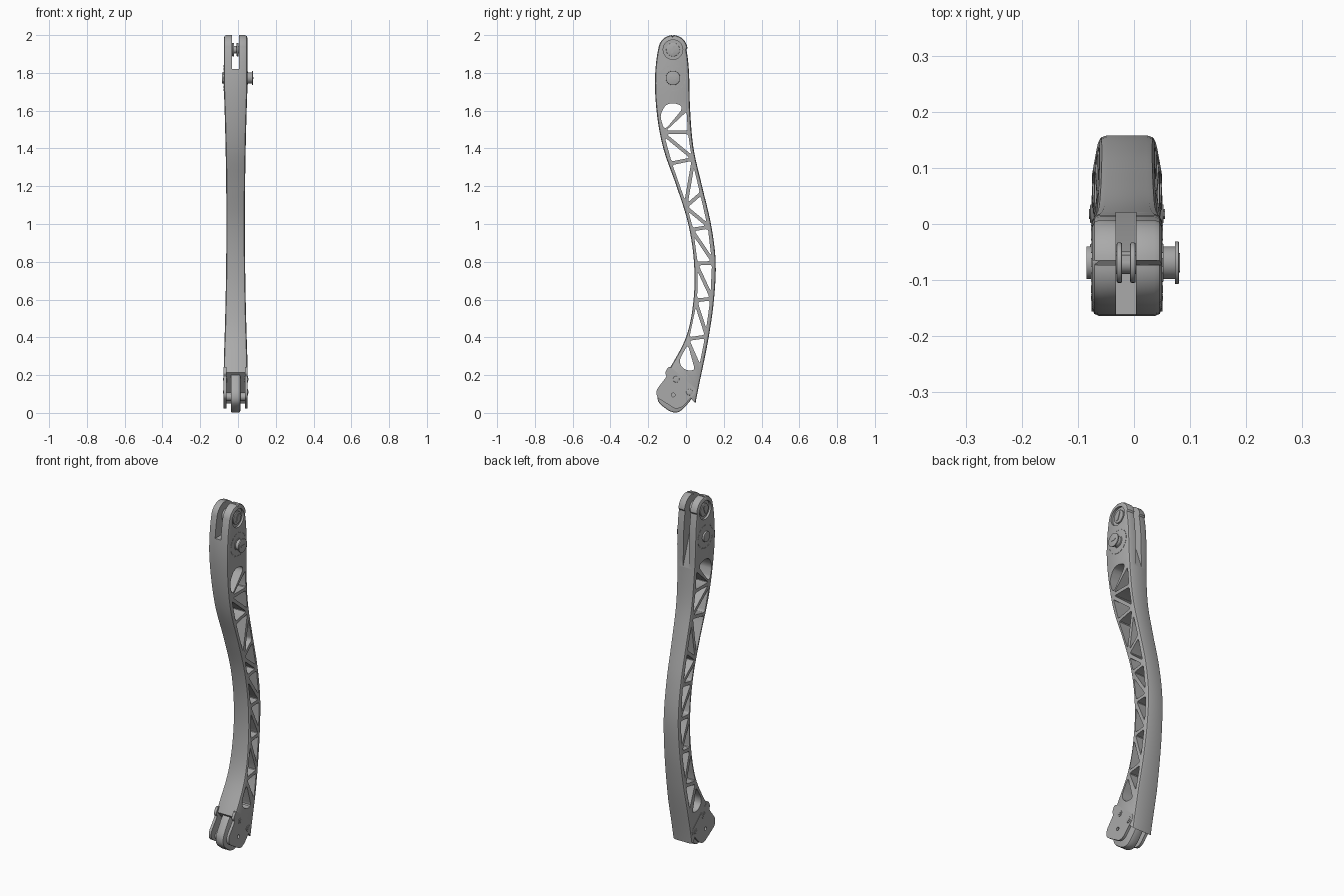
import bpy, bmesh, math
from mathutils import Vector

cube = bpy.data.objects.get("Cube")
if cube:
    bpy.data.objects.remove(cube, do_unlink=True)


def material(name, value):
    m = bpy.data.materials.new(name)
    m.use_nodes = True
    col = (value, value, value, 1)
    m.diffuse_color = col
    m.node_tree.nodes["Principled BSDF"].inputs["Base Color"].default_value = col
    return m


GREY = material("satin grey", 0.4)
CX = -0.0125                 # middle of the arm across x
PIVOT_Y, TOP_Z, PIN_Z, CAP_R = -0.069, 1.923, 1.773, 0.077
EDGE = 0.014                 # rounding of the long edges

# Front and back outlines, sampled every 0.2 in height
FRONT = [-0.2, -0.105, 0.0, 0.04, 0.042, 0.012, -0.05, -0.12, -0.156, -0.163, -0.135]
BACK = [0.035, 0.08, 0.12, 0.148, 0.157, 0.132, 0.085, 0.04, 0.022, 0.016, 0.002]


def outline(table, z):
    """Smooth y of an outline at height z."""
    i = min(max(int(z / 0.2), 1), len(table) - 3)
    a, b, c, d = table[i - 1:i + 3]
    t = z / 0.2 - i
    return b + 0.5 * t * (c - a + t * (2 * a - 5 * b + 4 * c - d + t * (3 * (b - c) + d - a)))


def half_width(z):
    return 0.049 + 0.0135 * min(1, ((z - 1) / 0.72) ** 2)


def finish(bm, name):
    bmesh.ops.recalc_face_normals(bm, faces=bm.faces)
    me = bpy.data.meshes.new(name)
    bm.to_mesh(me)
    bm.free()
    ob = bpy.data.objects.new(name, me)
    bpy.context.collection.objects.link(ob)
    me.materials.append(GREY)
    return ob


def activate(ob):
    bpy.ops.object.select_all(action='DESELECT')
    ob.select_set(True)
    bpy.context.view_layer.objects.active = ob


def smooth(ob):
    activate(ob)
    bpy.ops.object.shade_smooth_by_angle(angle=math.radians(32))
    return ob


def apply_mod(ob, kind, **settings):
    mod = ob.modifiers.new(kind, kind)
    for key, value in settings.items():
        setattr(mod, key, value)
    activate(ob)
    bpy.ops.object.modifier_apply(modifier=mod.name)


def rounded(poly, r):
    """Round the corners of a (y, z) polygon."""
    pts = [Vector(p) for p in poly]
    out = []
    for i, p in enumerate(pts):
        a, b = pts[i - 1] - p, pts[(i + 1) % len(pts)] - p
        a = a.normalized() * min(r, a.length * 0.4)
        b = b.normalized() * min(r, b.length * 0.4)
        out += [p + a * (1 - t) ** 2 + b * t * t for t in (0, 0.33, 0.67, 1)]
    return out


def add_prism(bm, poly, x0, x1):
    rings = [[bm.verts.new((x, p[0], p[1])) for p in poly] for x in (x0, x1)]
    bm.faces.new(rings[0])
    bm.faces.new(rings[1][::-1])
    for i in range(len(poly)):
        bm.faces.new((rings[0][i - 1], rings[0][i], rings[1][i], rings[1][i - 1]))


def disc(y, z, r, sides=32):
    return [(y + r * math.cos(math.tau * i / sides), z + r * math.sin(math.tau * i / sides))
            for i in range(sides)]


def prism(name, poly, x0, x1, bevel=0):
    bm = bmesh.new()
    add_prism(bm, poly, x0, x1)
    ob = finish(bm, name)
    if bevel:
        apply_mod(ob, 'BEVEL', width=bevel, segments=2)
    return smooth(ob)


def cut(ob, cutter):
    apply_mod(ob, 'BOOLEAN', operation='DIFFERENCE', solver='EXACT', object=cutter)
    bpy.data.objects.remove(cutter, do_unlink=True)


# Arm: lofted rounded-rectangle sections, ending in a round head
stations = []
for i in range(49):
    t = i / 48
    f = Vector((0, 0.215 + (TOP_Z - 0.215) * t))
    b = Vector((0, 0.05 + (TOP_Z - 0.05) * t))
    f.x, b.x = outline(FRONT, f.y), outline(BACK, b.y)
    inset = (b - f).normalized() * EDGE
    stations.append((f, f + inset, b - inset, b))
for i in range(1, 15):
    a = math.radians(6.2 * i)
    c = Vector((PIVOT_Y, TOP_Z))
    u, v = Vector((-math.cos(a), math.sin(a))), Vector((math.cos(a), math.sin(a)))
    stations.append((c + u * CAP_R, c + u * (CAP_R - EDGE),
                     c + v * (CAP_R - EDGE), c + v * CAP_R))

bm = bmesh.new()
rings = []
for f, fi, bi, b in stations:
    side = [(f, EDGE), (f.lerp(fi, 0.3), EDGE * 0.3), (fi, 0),
            (bi, 0), (b.lerp(bi, 0.3), EDGE * 0.3), (b, EDGE)]
    ring = [(CX + half_width(p.y) - d, *p) for p, d in side]
    ring += [(CX - half_width(p.y) + d, *p) for p, d in reversed(side)]
    rings.append([bm.verts.new(co) for co in ring])
for lo, hi in zip(rings, rings[1:]):
    for i in range(len(lo)):
        bm.faces.new((lo[i - 1], lo[i], hi[i], hi[i - 1]))
bm.faces.new(rings[0])
bm.faces.new(rings[-1][::-1])
arm = finish(bm, "arm")


# Truss openings: rungs with one diagonal in each bay
def node(table, z):
    return Vector((outline(table, z) + (0.01 if table is FRONT else -0.01), z))


def opening(a, b, c, gap=0.0095):
    la, lb, lc = (b - c).length, (c - a).length, (a - b).length
    s = la + lb + lc
    centre = (a * la + b * lb + c * lc) / s
    u, v = b - a, c - a
    inradius = abs(u.x * v.y - u.y * v.x) / s
    return rounded([centre + (p - centre) * (1 - gap / inradius) for p in (a, b, c)], 0.012)


RUNGS = [(1.485, 1.485), (1.32, 1.345), (1.09, 1.165), (0.97, 0.985),
         (0.79, 0.795), (0.595, 0.605), (0.39, 0.405)]
rungs = [(node(FRONT, a), node(BACK, b)) for a, b in RUNGS]
holes = [opening(node(BACK, 1.615), *rungs[0])]
for i, ((f0, b0), (f1, b1)) in enumerate(zip(rungs, rungs[1:])):
    start, end = (b0, f1) if i == 1 else (f0, b1)
    holes.append(opening(f0, b0, end))
    holes.append(opening(start, f1, b1))
holes.append(opening(*rungs[-1], node(BACK, 0.23)))
holes.append(rounded([(-0.122, 1.515), (-0.137, 1.575), (-0.11, 1.63), (-0.07, 1.642),
                      (-0.025, 1.628), (-0.022, 1.605), (-0.105, 1.505)], 0.02))
holes.append(rounded([(0.0, 0.345), (0.012, 0.355), (0.048, 0.225), (0.0, 0.225),
                      (-0.03, 0.25), (-0.033, 0.285)], 0.02))
bm = bmesh.new()
for hole in holes:
    add_prism(bm, hole, -0.3, 0.3)
# Fork slot, deeper at the back, and a counterbore on each side of the head
add_prism(bm, [(-0.3, 2.1), (-0.3, 1.82), (-0.05, 1.82), (0.06, 1.5), (0.2, 1.5), (0.2, 2.1)],
          -0.032, 0.004)
for x0, x1 in ((0.038, 0.1), (-0.1, -0.063)):
    add_prism(bm, disc(PIVOT_Y, TOP_Z, 0.052), x0, x1)
cut(arm, finish(bm, "opening_cutter"))
smooth(arm)

# Head pivot: washers, slotted bolt heads and a waisted spool in the fork
for side, x0, x1 in (("left", 0.03, 0.045), ("right", -0.07, -0.055)):
    prism("pivot_cap_" + side, disc(PIVOT_Y, TOP_Z, 0.036), x0, x1, 0.002)
    out = 0.048 if side == "left" else -0.073
    prism("pivot_key_" + side, [(PIVOT_Y + a, TOP_Z + b) for a, b in
                                ((-0.014, -0.02), (-0.002, -0.02), (0.014, 0.02), (0.002, 0.02))],
          CX, out)
    # Dial around the cross pin
    face = CX + (0.0625 if side == "left" else -0.0625)
    for k in range(16):
        a = math.tau * k / 16
        u, v = Vector((math.cos(a), math.sin(a))), Vector((-math.sin(a), math.cos(a)))
        c = Vector((PIVOT_Y, PIN_Z)) + u * 0.066
        prism(f"dial_tick_{side}_{k}", [c + u * p * 0.002 + v * q * 0.008 for p, q in
                                        ((-1, -1), (1, -1), (1, 1), (-1, 1))],
              face - 0.0015, face + 0.0015)
prism("pivot_spool", disc(PIVOT_Y, TOP_Z, 0.02), -0.035, 0.007)
for k, x in enumerate((-0.026, -0.002)):
    prism(f"spool_flange_{k}", disc(PIVOT_Y, TOP_Z, 0.036), x - 0.005, x + 0.005, 0.003)

# Cross pin
for name, r, x0, x1 in (("pin_shaft", 0.029, -0.085, 0.075), ("pin_head", 0.038, 0.073, 0.08),
                        ("pin_collar", 0.034, 0.045, 0.053)):
    prism(name, disc(PIVOT_Y, PIN_Z, r), x0, x1, 0.0015)
prism("pin_key", rounded([(PIVOT_Y + a * 0.017, PIN_Z + b * 0.005) for a, b in
                          ((-1, -1), (1, -1), (1, 1), (-1, 1))], 0.004), 0.07, 0.082)

# Lower clamp: two side plates, a central tongue and screws
PLATE = rounded([(-0.09, 0.25), (-0.113, 0.21), (-0.1, 0.195), (-0.157, 0.122), (-0.155, 0.082),
                 (-0.055, 0.02), (-0.02, 0.03), (0.054, 0.11), (0.045, 0.135)], 0.018)
TONGUE = rounded([(-0.085, 0.215), (-0.152, 0.11), (-0.15, 0.055), (-0.085, 0.006),
                  (-0.045, 0.0), (-0.015, 0.02), (0.04, 0.085), (0.03, 0.13)], 0.03)
SCREWS = ((-0.052, 0.178), (0.018, 0.11))
for side, x0, x1 in (("left", 0.036, 0.051), ("right", -0.076, -0.061)):
    plate = prism("clamp_plate_" + side, PLATE, x0, x1)
    bm = bmesh.new()
    add_prism(bm, disc(-0.068, 0.095, 0.01, 16), x0 - 0.01, x1 + 0.01)
    cut(plate, finish(bm, "bore_cutter"))
    smooth(plate)
    for k, (y, z) in enumerate(SCREWS):
        prism(f"screw_{side}_{k}", disc(y, z, 0.017, 20), x0 - 0.002, x1 + 0.002, 0.002)
        prism(f"screw_socket_{side}_{k}", disc(y, z, 0.009, 6), x0 - 0.004, x1 + 0.004)
prism("clamp_tongue", TONGUE, -0.038, 0.012, 0.008)
prism("clamp_shaft", disc(-0.1, 0.085, 0.022), -0.065, 0.04)
